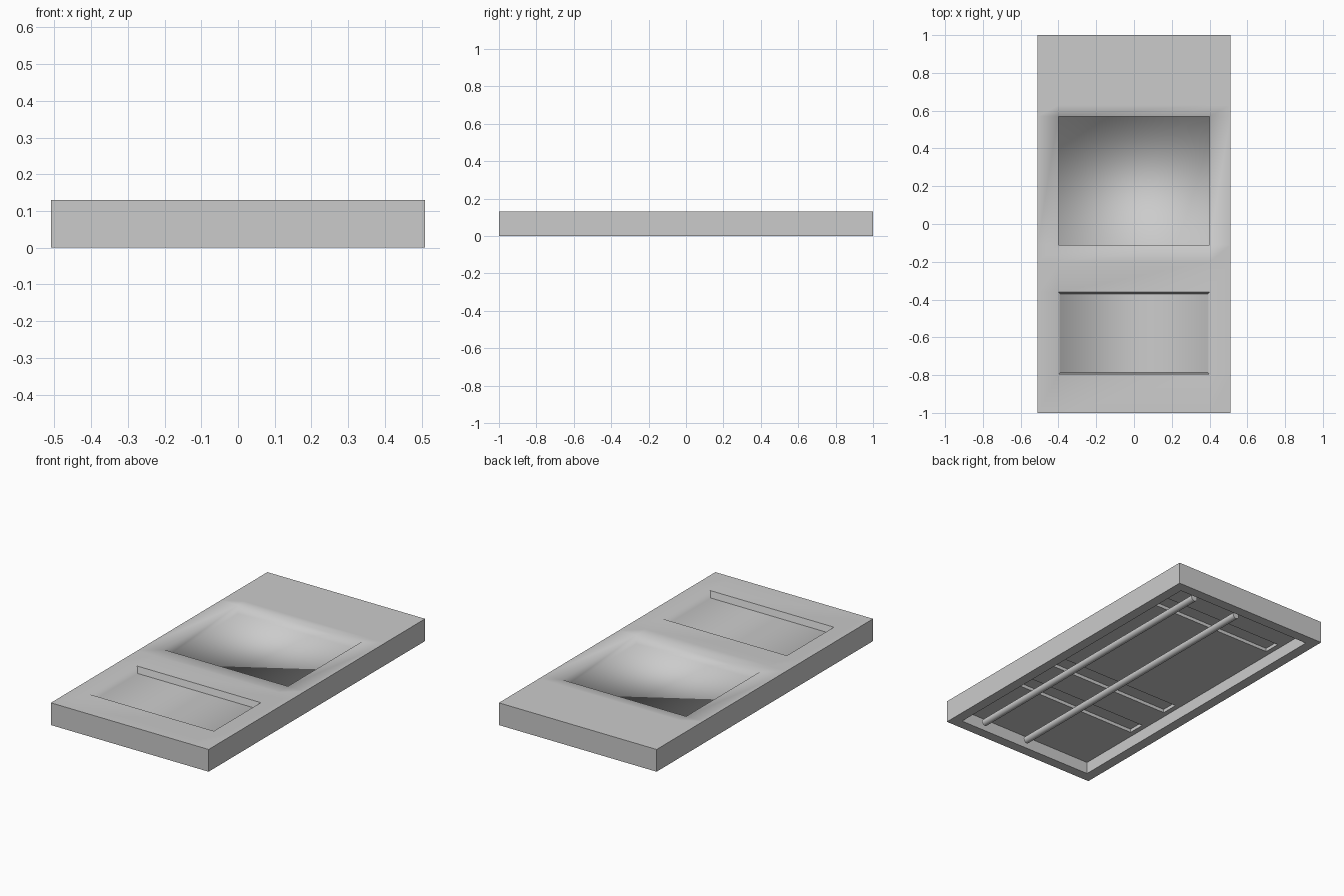
import bpy, bmesh, math

if "Cube" in bpy.data.objects:
    bpy.data.objects.remove(bpy.data.objects["Cube"])

# Hollow tray: one closed shell made from rings and two plates
bm = bmesh.new()
cache = {}
smooth_faces = set()


def vert(x, y, z):
    key = (round(x, 4), round(y, 4), round(z, 4))
    if key not in cache:
        cache[key] = bm.verts.new(key)
    return cache[key]


def plate(xs, ys, z, holes=(), smooth=False):
    for i in range(len(xs) - 1):
        for j in range(len(ys) - 1):
            if (i, j) not in holes:
                f = bm.faces.new([vert(xs[i], ys[j], z), vert(xs[i + 1], ys[j], z),
                                  vert(xs[i + 1], ys[j + 1], z), vert(xs[i], ys[j + 1], z)])
                f.smooth = smooth


def loop(xs, ys, z):
    pts = [(x, ys[0]) for x in xs[:-1]] + [(xs[-1], y) for y in ys[:-1]]
    pts += [(x, ys[-1]) for x in xs[:0:-1]] + [(xs[0], y) for y in ys[:0:-1]]
    return [vert(x, y, z) for x, y in pts]


def bridge(a, b, smooth=()):
    for i in range(len(a)):
        j = (i + 1) % len(a)
        bm.faces.new([a[i], a[j], b[j], b[i]]).smooth = i in smooth


def well(xs, ys, z0, z1, inset=0.0, smooth=(), floor=False):
    xb, yb = [xs[0] + inset, xs[1] - inset], [ys[0] + inset, ys[1] - inset]
    bridge(loop(xs, ys, z0), loop(xb, yb, z1), smooth)
    plate(xb, yb, z1, smooth=floor)


TOP, CEIL = 0.13, 0.07
xs = [-0.51, -0.4, 0.4, 0.51]
ys = [-1, -0.795, -0.36, -0.2, -0.11, 0.57, 0.63, 1]
ixs = [-0.45, -0.42, 0.4, 0.45]
iys = [-0.94, -0.53, -0.43, -0.245, -0.145, 0.635, 0.735, 0.94]

# Top plate, sides, bottom rim, inner sides and underside
plate(xs, ys, TOP, {(1, 1), (1, 4)}, True)
bridge(loop(xs, ys, TOP), loop(xs, ys, 0))
bridge(loop(xs, ys, 0), loop(ixs, iys, 0))
bridge(loop(ixs, iys, 0), loop(ixs, iys, CEIL))
plate(ixs, iys, CEIL, {(1, 1), (1, 3), (1, 5)})

# Deep well, shallow well with sloped walls, and grooves in the underside
well([-0.4, 0.4], [-0.11, 0.57], TOP, 0.08, 0, (0, 1, 2, 3), True)
well([-0.4, 0.4], [-0.795, -0.36], TOP, 0.093, 0.01, (1, 3), True)
for j in (1, 3, 5):
    well(ixs[1:3], iys[j:j + 2], CEIL, CEIL + 0.02 if j == 1 else 0.09)

# Edges stay sharp wherever a flat face meets a smooth one
bmesh.ops.recalc_face_normals(bm, faces=bm.faces)
for e in bm.edges:
    e.smooth = all(f.smooth for f in e.link_faces)
mesh = bpy.data.meshes.new("tray_body")
bm.to_mesh(mesh)
bm.free()
bpy.context.collection.objects.link(bpy.data.objects.new("tray_body", mesh))

# Long round rods running under the tray
for n, x in enumerate((0.32, 0.02)):
    bpy.ops.mesh.primitive_cylinder_add(vertices=24, radius=0.02, depth=1.8,
                                        location=(x, 0, 0.021),
                                        rotation=(math.pi / 2, 0, 0))
    rod = bpy.context.object
    rod.name = f"long_rod_{n + 1}"
    bpy.ops.object.shade_smooth_by_angle()
